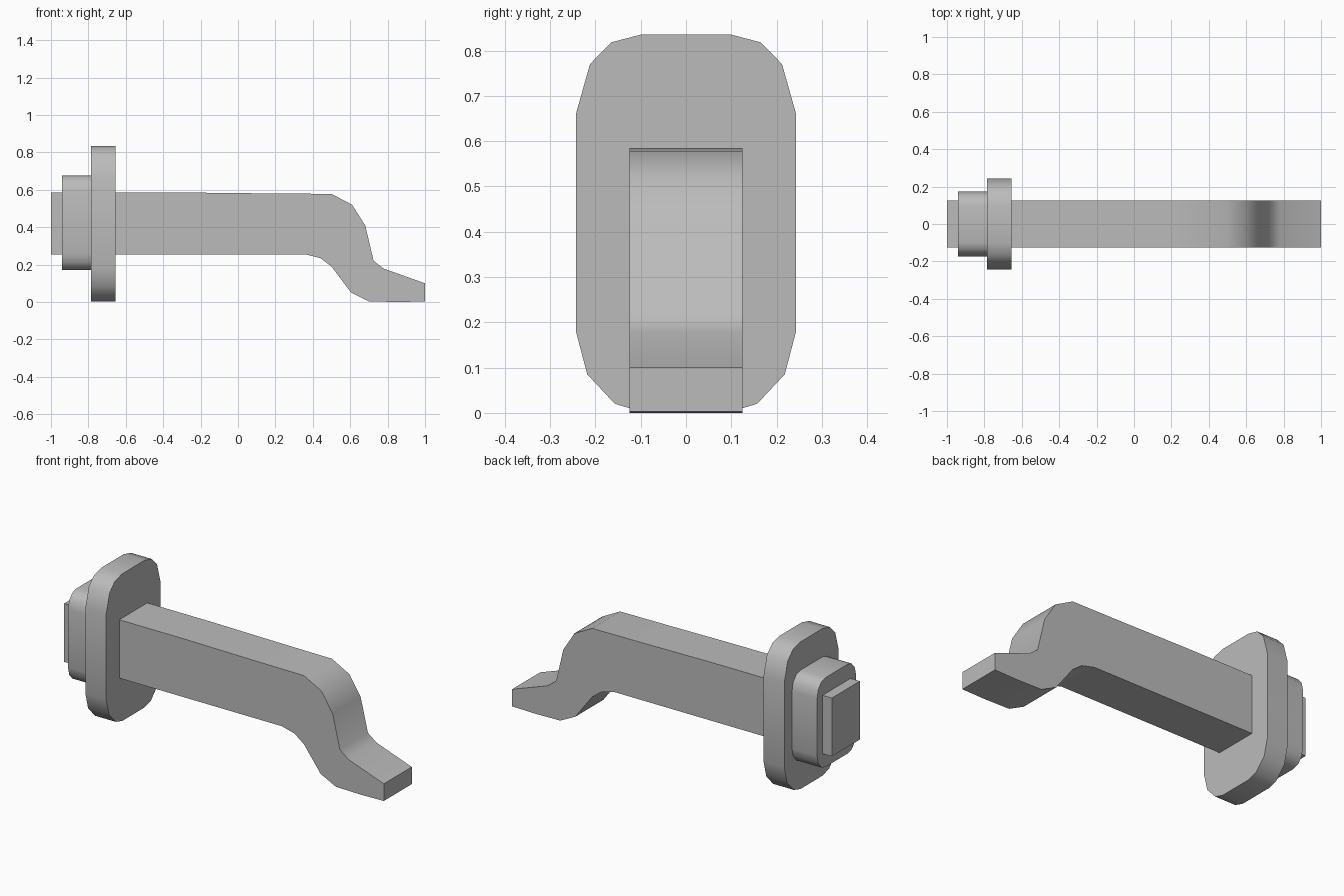
import bpy
import bmesh
import math

cube = bpy.data.objects.get("Cube")
if cube:
    bpy.data.objects.remove(cube, do_unlink=True)

grey = bpy.data.materials.new("plain grey")
grey.use_nodes = True
colour = (0.5, 0.5, 0.5, 1)
grey.diffuse_color = colour
grey.node_tree.nodes["Principled BSDF"].inputs["Base Color"].default_value = colour


def extrude(name, outline, offset):
    """Fill an outline of 3D points and extrude it into a closed solid."""
    bm = bmesh.new()
    face = bm.faces.new([bm.verts.new(p) for p in outline])
    made = bmesh.ops.extrude_face_region(bm, geom=[face])["geom"]
    moved = [v for v in made if isinstance(v, bmesh.types.BMVert)]
    bmesh.ops.translate(bm, verts=moved, vec=offset)
    bmesh.ops.recalc_face_normals(bm, faces=bm.faces)
    mesh = bpy.data.meshes.new(name)
    bm.to_mesh(mesh)
    bm.free()
    mesh.materials.append(grey)
    obj = bpy.data.objects.new(name, mesh)
    bpy.context.collection.objects.link(obj)
    bpy.ops.object.select_all(action="DESELECT")
    obj.select_set(True)
    bpy.context.view_layer.objects.active = obj
    bpy.ops.object.shade_smooth_by_angle(angle=math.radians(50))
    return obj


def slab(name, x0, x1, half):
    """Extrude a half outline (y, z), mirrored in y, along x."""
    loop = half + [(-y, z) for y, z in reversed(half)]
    return extrude(name, [(x0, y, z) for y, z in loop], (x1 - x0, 0, 0))


# Bent lever bar, passing through the collar and the flange
lever = [(-1, 0.255), (0.36, 0.255), (0.44, 0.235), (0.5, 0.19), (0.605, 0.05),
         (0.7, 0.003), (0.86, 0), (1, 0.003), (1, 0.1), (0.78, 0.178),
         (0.725, 0.22), (0.68, 0.41), (0.61, 0.52), (0.5, 0.578),
         (0.2, 0.58), (-0.25, 0.585), (-1, 0.585)]
extrude("lever_bar", [(x, -0.125, z) for x, z in lever], (0, 0.25, 0))

# Large rounded flange
flange = [(0.1, 0.003), (0.157, 0.02), (0.218, 0.085), (0.243, 0.18),
          (0.243, 0.66), (0.212, 0.77), (0.165, 0.818), (0.1, 0.835)]
slab("flange", -0.785, -0.655, flange)

# Smaller rounded collar behind the flange
collar = [(0.1, 0.17), (0.135, 0.18), (0.163, 0.212), (0.174, 0.26),
          (0.174, 0.585), (0.163, 0.633), (0.135, 0.665), (0.1, 0.675)]
slab("collar", -0.942, -0.785, collar)
